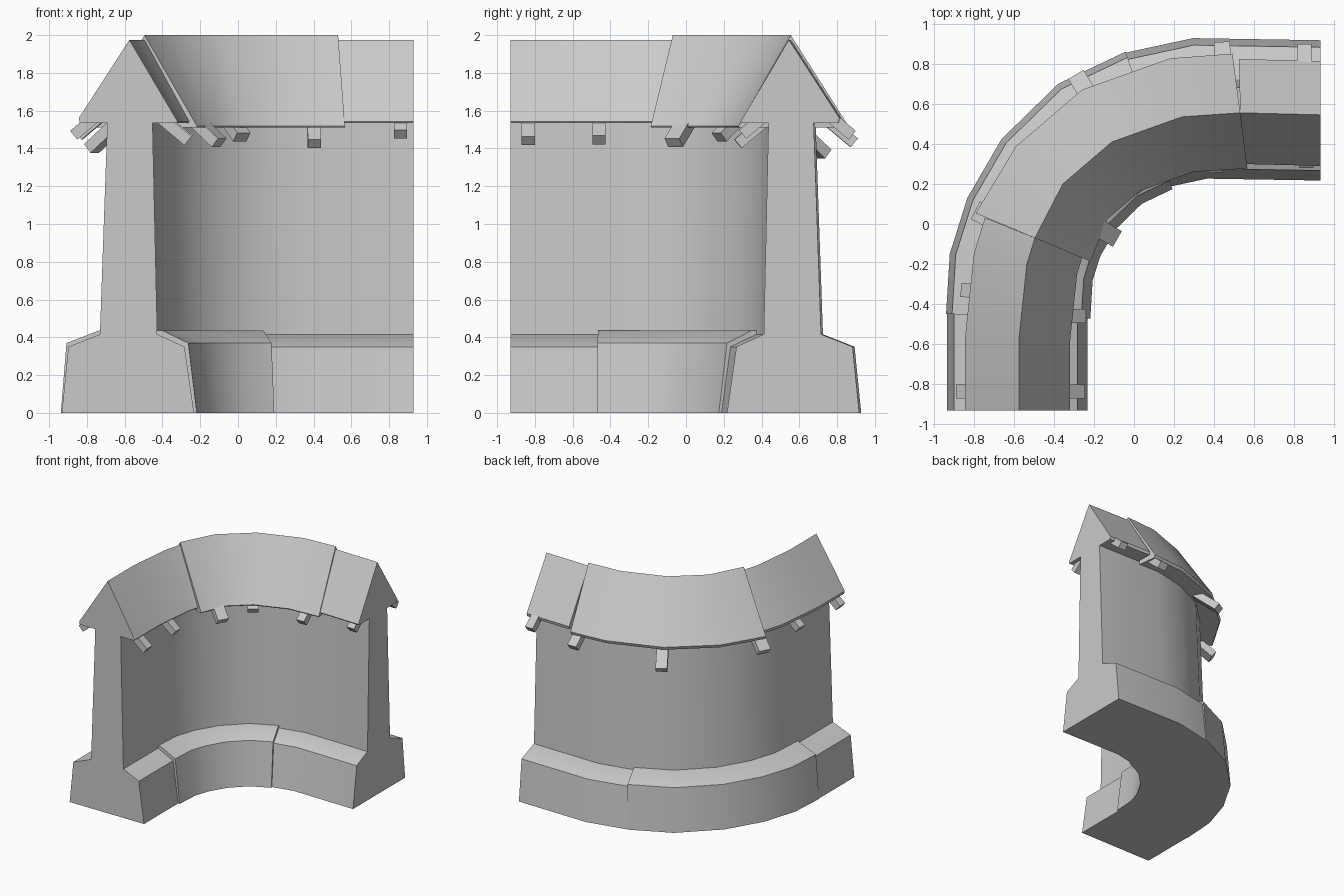
import bpy
import bmesh
import math
from mathutils import Vector, Matrix

if "Cube" in bpy.data.objects:
    bpy.data.objects.remove(bpy.data.objects["Cube"], do_unlink=True)

stone = bpy.data.materials.new("grey_stone")
stone.use_nodes = True
GREY = (0.59, 0.59, 0.59, 1)
stone.diffuse_color = GREY
stone.node_tree.nodes["Principled BSDF"].inputs["Base Color"].default_value = GREY


def finish(name, bm):
    bmesh.ops.recalc_face_normals(bm, faces=bm.faces)
    mesh = bpy.data.meshes.new(name)
    bm.to_mesh(mesh)
    bm.free()
    mesh.materials.append(stone)
    obj = bpy.data.objects.new(name, mesh)
    bpy.context.collection.objects.link(obj)
    bpy.ops.object.select_all(action='DESELECT')
    obj.select_set(True)
    bpy.context.view_layer.objects.active = obj
    bpy.ops.object.shade_smooth_by_angle(angle=math.radians(28))


def mitres(path, start, end):
    """Outward offset direction at every path point, with given directions at both ends."""
    pts = [Vector(p) for p in path]
    out = [Vector(start)]
    for a, b, c in zip(pts, pts[1:], pts[2:]):
        d1, d2 = (b - a).normalized(), (c - b).normalized()
        n1, n2 = Vector((-d1.y, d1.x)), Vector((-d2.y, d2.x))
        m = (n1 + n2).normalized()
        out.append(m / m.dot(n1))
    return list(zip(pts, out + [Vector(end)]))


def sweep(name, path, profile, first, last, start=(-1, 0), end=(0, 1)):
    """Sweep a closed (offset, height) profile along part of a path."""
    bm = bmesh.new()
    rings = [[bm.verts.new((*(p + n * o), z)) for o, z in profile]
             for p, n in mitres(path, start, end)[first:last + 1]]
    count = len(profile)
    for r, s in zip(rings, rings[1:]):
        for i in range(count):
            j = (i + 1) % count
            bm.faces.new((r[i], r[j], s[j], s[i]))
    bm.faces.new(rings[0])
    bm.faces.new(rings[-1])
    finish(name, bm)


# Centre lines of the masonry and of the roof ridge
wall_path = [(-.578, -.93), (-.578, -.46), (-.563, -.215), (-.5, -.015), (-.375, .2),
             (-.17, .4), (.075, .517), (.33, .572), (.93, .562)]
roof_path = [(-.575, -.93), (-.575, -.58), (-.535, -.2), (-.495, -.07), (-.355, .2),
             (-.11, .41), (.24, .535), (.53, .555), (.93, .545)]

# Tapered wall
sweep("wall", wall_path, [(.157, .3), (.113, 1.56), (-.125, 1.56), (-.153, .3)], 0, 8)

# Plinth: a heavier curved block between two end blocks
plinth = [(.355, 0), (.32, .35), (.155, .415), (-.153, .415), (-.295, .35), (-.345, 0)]
plinth_mid = [(.36, 0), (.33, .37), (.16, .435), (-.18, .435), (-.315, .37), (-.36, 0)]
sweep("plinth_right_end", wall_path, plinth, 0, 1)
sweep("plinth_curve", wall_path, plinth_mid, 1, 6)
sweep("plinth_left_end", wall_path, plinth, 6, 8)

# Gabled roof: a raised curved section with skewed ends between two end sections
roof = [(0, 1.975), (.268, 1.56), (.262, 1.535), (-.25, 1.535), (-.255, 1.543)]
roof_mid = [(0, 2), (.295, 1.535), (.285, 1.51), (-.273, 1.51), (-.278, 1.518)]
sweep("roof_right_end", roof_path, roof, 0, 3)
sweep("roof_curve", roof_path[3:8], roof_mid, 0, 4, start=(-1, .42), end=(-.13, 1))
sweep("roof_left_end", roof_path, roof, 7, 8)


def rafter(name, x, y, z, heading, width=.07):
    """Small beam sloping down and outward, with its tip at (x, y, z)."""
    bm = bmesh.new()
    bmesh.ops.create_cube(bm, size=1)
    place = (Matrix.Translation((x, y, z)) @ Matrix.Rotation(math.radians(heading), 4, 'Z')
             @ Matrix.Rotation(math.radians(40), 4, 'Y') @ Matrix.Translation((-.14, 0, 0))
             @ Matrix.Diagonal((.28, width, .06, 1)))
    bmesh.ops.transform(bm, matrix=place, verts=bm.verts)
    finish(name, bm)


# Rafter ends under both eaves: tip position, heading in degrees and width
outer = [(-.87, -.835, 1.47, 180), (-.845, -.33, 1.47, 175), (-.775, .06, 1.4, 153, .1),
         (-.28, .73, 1.37, 121, .09), (.44, .89, 1.43, 92, .08), (.85, .88, 1.47, 90)]
inner = [(-.265, -.835, 1.44, 0), (-.26, -.46, 1.445, 0), (-.1, -.065, 1.43, -30, .09),
         (.02, .175, 1.46, -55, .085), (.405, .275, 1.425, -88), (.86, .3, 1.475, -90)]
for side, tips in (("outer", outer), ("inner", inner)):
    for i, tip in enumerate(tips, 1):
        rafter(f"{side}_rafter_{i}", *tip)
